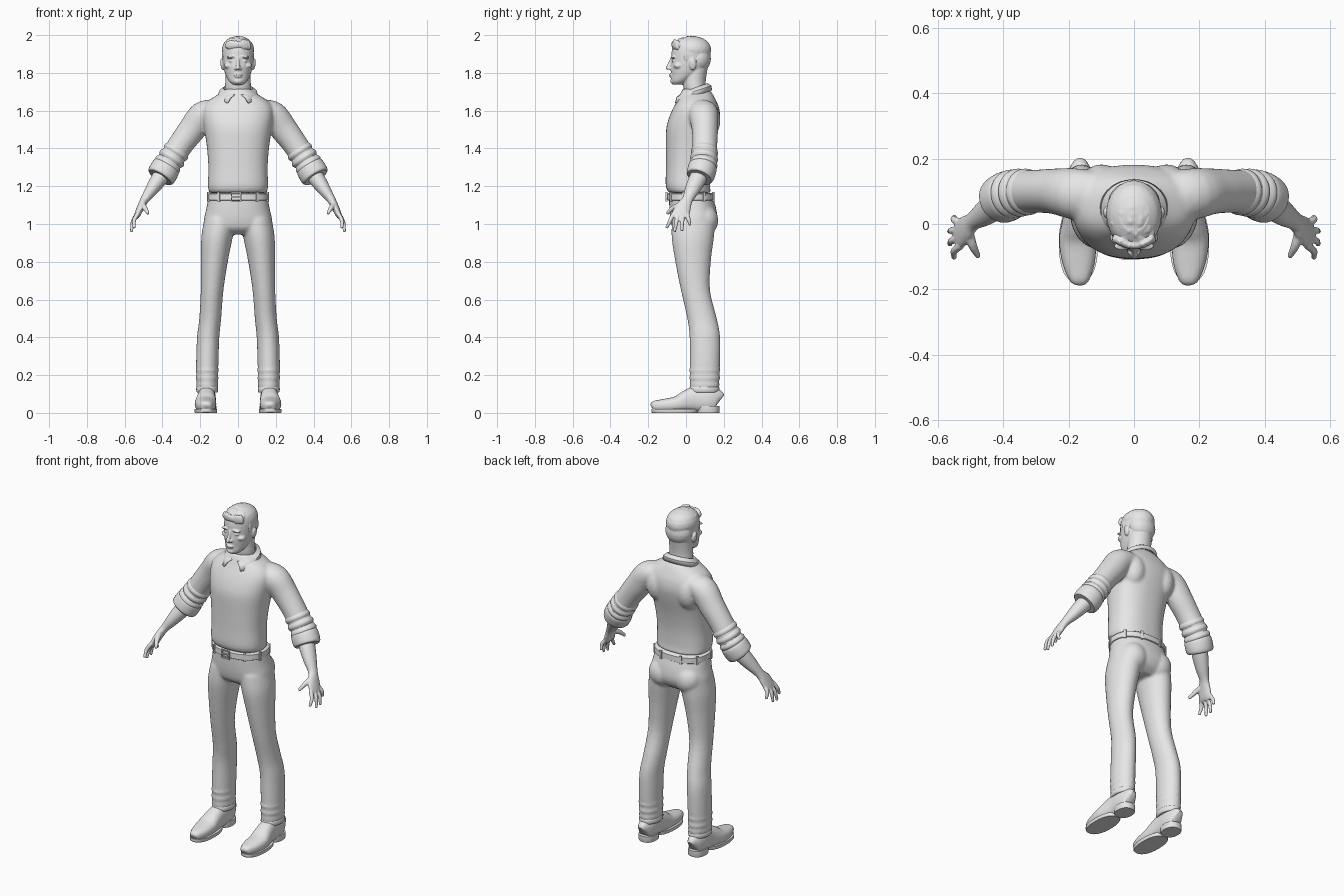
import bpy, bmesh, math, random
from mathutils import Vector, Matrix

random.seed(4)
X, Y, Z = Vector((1, 0, 0)), Vector((0, 1, 0)), Vector((0, 0, 1))
SIDES = (1, -1)
grey = bpy.data.materials.new("plain_grey")
grey.diffuse_color = (0.8, 0.8, 0.8, 1)


def spline(rows, sub):
    """Catmull-Rom resampling of a list of rows."""
    out = []
    for i in range(len(rows) - 1):
        p = [rows[max(0, min(len(rows) - 1, i + k))] for k in (-1, 0, 1, 2)]
        for s in range(sub):
            t = s / sub
            out.append([0.5 * (2*b + (c-a)*t + (2*a-5*b+4*c-d)*t*t + (3*b-a-3*c+d)*t**3)
                        for a, b, c, d in zip(*p)])
    return out + [list(rows[-1])]


def loft(bm, rows, side=1, ref=Y, flat=False, power=2.0, sub=4, n=32):
    """Closed skin over rings (x, y, z, radius_u, radius_v)."""
    rows = spline(rows, sub)
    pts = [Vector(r[:3]) for r in rows]
    rings = []
    for i, r in enumerate(rows):
        t = Z if flat else (pts[min(i+1, len(pts)-1)] - pts[max(i-1, 0)]).normalized()
        v = (ref - t * t.dot(ref)).normalized()
        u = v.cross(t)
        ring = []
        for k in range(n):
            a = math.tau * k / n
            c, s = math.cos(a), math.sin(a)
            q = (pts[i] + u * r[3] * math.copysign(abs(c) ** (2/power), c)
                 + v * r[4] * math.copysign(abs(s) ** (2/power), s))
            ring.append(bm.verts.new((q.x * side, q.y, q.z)))
        rings.append(ring)
    for a, b in zip(rings, rings[1:]):
        for k in range(n):
            bm.faces.new((a[k], a[(k+1) % n], b[(k+1) % n], b[k]))
    bm.faces.new(rings[0])
    bm.faces.new(rings[-1])


def blob(bm, loc, size, side=1, rot=0.0):
    m = (Matrix.Translation((loc[0]*side, loc[1], loc[2])) @ Matrix.Rotation(rot*side, 4, 'Y')
         @ Matrix.Diagonal((*size, 1)))
    bmesh.ops.create_icosphere(bm, subdivisions=3, radius=1, matrix=m)


def box(bm, loc, size, rot=0.0):
    m = Matrix.Translation(loc) @ Matrix.Rotation(rot, 4, 'Z') @ Matrix.Diagonal((*size, 1))
    bmesh.ops.create_cube(bm, size=1, matrix=m)


def finish(name, bm, voxel=0, smooth=3):
    """Make an object; with a voxel size, fuse its shells into one skin."""
    bmesh.ops.recalc_face_normals(bm, faces=bm.faces[:])
    me = bpy.data.meshes.new(name)
    bm.to_mesh(me)
    bm.free()
    me.materials.append(grey)
    ob = bpy.data.objects.new(name, me)
    bpy.context.collection.objects.link(ob)
    bpy.ops.object.select_all(action='DESELECT')
    ob.select_set(True)
    bpy.context.view_layer.objects.active = ob
    if voxel:
        m = ob.modifiers.new("fuse", 'REMESH')
        m.mode, m.voxel_size, m.use_smooth_shade = 'VOXEL', voxel, True
        s = ob.modifiers.new("soften", 'SMOOTH')
        s.factor, s.iterations = 0.5, smooth
    else:
        bpy.ops.object.shade_smooth_by_angle(angle=math.radians(40))
    return ob


# sweater: torso and sleeves
bm = bmesh.new()
loft(bm, [(0, y, z, rx, ry) for z, y, rx, ry in (
    (1.165, .022, .152, .112), (1.2, .01, .159, .117), (1.3, .012, .157, .118),
    (1.4, .02, .164, .126), (1.5, .033, .178, .138), (1.56, .045, .187, .136),
    (1.61, .053, .186, .123), (1.65, .056, .16, .105), (1.69, .055, .1, .085),
    (1.715, .05, .07, .068))], flat=True, power=2.35, n=48)
for s in SIDES:
    loft(bm, [(.12, .085, 1.605, .055, .075), (.185, .093, 1.578, .073, .078),
              (.24, .1, 1.505, .073, .07), (.3, .1, 1.425, .067, .066),
              (.355, .096, 1.34, .066, .068), (.39, .086, 1.285, .064, .064)], s)
    blob(bm, (.1, .11, 1.55), (.07, .073, .1), s)
finish("sweater", bm, 0.009, 5)

# rolled sleeve cuffs with folds
bm = bmesh.new()
for s in SIDES:
    for x, y, z, r in ((.328, .098, 1.382, .071), (.35, .096, 1.348, .073), (.372, .092, 1.315, .074)):
        d = Vector((.55, -.1, -.83)) * .016
        c = Vector((x, y, z))
        loft(bm, [(*(c + d*k), r*q, r*q) for k, q in ((-1.3, .88), (-.4, .99), (.4, 1), (1.3, .88))], s)
    loft(bm, [(.372, .092, 1.315, .064, .064), (.38, .089, 1.302, .075, .075),
              (.395, .081, 1.275, .078, .076), (.408, .074, 1.254, .076, .073),
              (.413, .071, 1.246, .068, .066)], s)
finish("rolled_cuffs", bm)

# forearms and hands
bm = bmesh.new()
for s in SIDES:
    loft(bm, [(.385, .085, 1.285, .045, .045), (.42, .06, 1.235, .043, .046),
              (.458, .032, 1.18, .034, .039), (.493, .008, 1.13, .023, .029),
              (.512, -.012, 1.095, .02, .04), (.53, -.028, 1.055, .017, .046),
              (.54, -.032, 1.035, .013, .042)], s)
    for y, tip in ((-.066, (.55, -.1, .985)), (-.042, (.563, -.06, .965)),
                   (-.018, (.563, -.022, .97)), (.005, (.55, .02, 1.0))):
        k = Vector((.53, y, 1.055))
        t = Vector(tip)
        m = (k + t) / 2 + Vector((.01, 0, 0))
        loft(bm, [(*k, .012, .012), (*m, .011, .011), (*t, .008, .008)], s, n=16)
        blob(bm, tip, (.009, .009, .009), s)
    loft(bm, [(.508, -.015, 1.105, .016, .016), (.495, -.062, 1.088, .014, .014),
              (.478, -.096, 1.06, .009, .009)], s, ref=X, n=16)
    blob(bm, (.478, -.096, 1.06), (.009, .009, .011), s)
finish("arms_and_hands", bm, 0.0045, 2)

# trousers
bm = bmesh.new()
loft(bm, [(0, y, z, rx, ry) for z, y, rx, ry in (
    (1.15, .025, .155, .115), (1.08, .036, .168, .124), (1.02, .042, .181, .124),
    (.975, .04, .175, .108), (.945, .04, .13, .07))], flat=True, power=2.3, n=48)
for s in SIDES:
    loft(bm, [(.093, .042, 1.03, .085, .115), (.111, .036, .93, .083, .112),
              (.125, .0375, .8, .071, .094), (.137, .05, .65, .06, .077),
              (.147, .085, .5, .058, .078), (.158, .1, .4, .059, .081),
              (.163, .1, .25, .059, .08), (.163, .098, .17, .056, .077),
              (.163, .098, .115, .055, .077)], s, flat=True)
    blob(bm, (.085, .095, 1.02), (.08, .076, .085), s)
    for z, r in ((.225, .06), (.185, .06), (.15, .058)):
        loft(bm, [(.163, .099, z + d, r*q, (r+.021)*q) for d, q in
                  ((-.016, .92), (0, 1.02), (.016, .92))], s, flat=True)
finish("trousers", bm, 0.009, 3)

# trouser hems
bm = bmesh.new()
for s in SIDES:
    loft(bm, [(.163, .098, z, r, r + .021) for z, r in
              ((.108, .052), (.112, .057), (.132, .058), (.14, .053))], s, flat=True, sub=2)
finish("trouser_hems", bm)

# shoes: rounded uppers, thin soles and low heels
bm = bmesh.new()
for s in SIDES:
    loft(bm, [(.167, -.184, .034, .008, .012), (.167, -.172, .037, .025, .03),
              (.169, -.12, .039, .034, .049), (.172, -.05, .046, .042, .057),
              (.169, 0, .061, .056, .052), (.166, .05, .072, .067, .047),
              (.165, .12, .072, .067, .047), (.165, .164, .066, .058, .035),
              (.165, .176, .06, .04, .018)], s, ref=X, power=2.4)
finish("shoes", bm)
bm = bmesh.new()
for s in SIDES:
    for x, y, rx, ry, h in ((.17, -.06, .06, .122, .02), (.165, .118, .05, .06, .036)):
        loft(bm, [(x, y, 0, rx*.97, ry*.97), (x, y, .004, rx, ry), (x, y, h, rx, ry)],
             s, flat=True, power=2.3, sub=1)
finish("shoe_soles", bm)

# belt, buckle and loops
bm = bmesh.new()
loft(bm, [(0, .026, z, rx, rx - .037) for z, rx in
          ((1.124, .157), (1.128, .163), (1.16, .162), (1.165, .156))],
     flat=True, power=2.35, sub=1, n=64)
finish("belt", bm)
bm = bmesh.new()
for z in (1.122, 1.166):
    box(bm, (-.01, -.104, z), (.052, .01, .007))
for x in (-.034, .014):
    box(bm, (x, -.104, 1.144), (.007, .01, .05))
box(bm, (-.012, -.104, 1.144), (.04, .008, .006))
finish("buckle", bm)
bm = bmesh.new()
for deg in (35, 75, 120, 160, 200, 240, 285, 325):
    a = math.radians(deg)
    c, q = math.sin(a), -math.cos(a)
    p = 2 / 2.35
    box(bm, (.163*math.copysign(abs(c)**p, c), .026 + .126*math.copysign(abs(q)**p, q), 1.144),
        (.014, .009, .05), a)
finish("belt_loops", bm)

# shirt collar with pointed front flaps
bm = bmesh.new()
rows = []
N = 40
for i in range(N + 1):
    a = .13 + (math.tau - .26) * i / N
    e = a if a < math.pi else a - math.tau
    b = e + math.copysign(.45 * (1 - abs(e) / math.pi), e)
    w = ((1 + math.cos(e)) / 2) ** 4
    top = Vector((.078*math.sin(e), .045 - .07*math.cos(e), 1.716 - .026*math.cos(e)))
    ry = .118 if math.cos(b) > 0 else .088
    low = Vector((.102*math.sin(b), .045 - ry*math.cos(b), top.z - .034 - .016*w))
    mid = (top + low) / 2 + Vector((.008*math.sin(b), -.008*math.cos(b), .005))
    rows.append([bm.verts.new(p) for p in (top - Vector((0, 0, .03)), top, mid, low)])
for p, q in zip(rows, rows[1:]):
    for k in range(3):
        bm.faces.new((p[k], p[k+1], q[k+1], q[k]))
collar = finish("shirt_collar", bm)
m = collar.modifiers.new("thickness", 'SOLIDIFY')
m.thickness, m.offset = .008, 0

# head, neck and facial features
bm = bmesh.new()
loft(bm, [(0, .06, 1.65, .066, .06), (0, .047, 1.72, .069, .06), (0, .045, 1.76, .067, .06),
          (0, .05, 1.83, .066, .065)], flat=True)
loft(bm, [(0, y, z, rx, ry) for z, y, rx, ry in (
    (1.738, -.042, .026, .028), (1.755, -.03, .047, .049), (1.79, -.001, .066, .078),
    (1.83, .018, .077, .1), (1.865, .022, .082, .1), (1.92, .027, .083, .102),
    (1.96, .03, .074, .09), (1.985, .03, .045, .055))], flat=True)
loft(bm, [(0, -.07, 1.885, .01, .01), (0, -.083, 1.855, .008, .01), (0, -.093, 1.832, .011, .012),
          (0, -.09, 1.82, .01, .01)], flat=True, n=16)
blob(bm, (0, -.094, 1.826), (.011, .014, .01))
blob(bm, (0, -.081, 1.79), (.024, .01, .005))
blob(bm, (0, -.077, 1.78), (.02, .011, .006))
blob(bm, (0, -.068, 1.756), (.024, .016, .015))
for s in SIDES:
    blob(bm, (.012, -.084, 1.823), (.009, .011, .008), s)
    blob(bm, (.034, -.068, 1.884), (.028, .013, .007), s, .12)
    blob(bm, (.034, -.064, 1.863), (.014, .011, .007), s)
    blob(bm, (.048, -.04, 1.838), (.026, .026, .017), s)
    blob(bm, (.084, .036, 1.845), (.009, .019, .031), s, .15)
finish("head", bm, 0.0042, 2)

# short hair: cap, sides, nape and loose tufts on top
bm = bmesh.new()
blob(bm, (0, .033, 1.922), (.086, .101, .073))
blob(bm, (0, .065, 1.875), (.08, .067, .075))
for s in SIDES:
    blob(bm, (.074, .005, 1.89), (.011, .017, .038), s)
for i in range(70):
    a, r = random.uniform(0, math.tau), math.sqrt(random.random())
    x, y = .064 * r * math.cos(a), .024 + .084 * r * math.sin(a)
    z = 1.979 - .03 * r * r
    blob(bm, (x, y, z), (.012, .016, random.uniform(.012, .02)), 1, random.uniform(-.6, .6))
for i in range(9):
    x = -.056 + .014 * i
    blob(bm, (x, -.066 + 6 * x * x, 1.95), (.011, .012, random.uniform(.02, .03)), 1, -4 * x)
finish("hair", bm, 0.005, 2)
